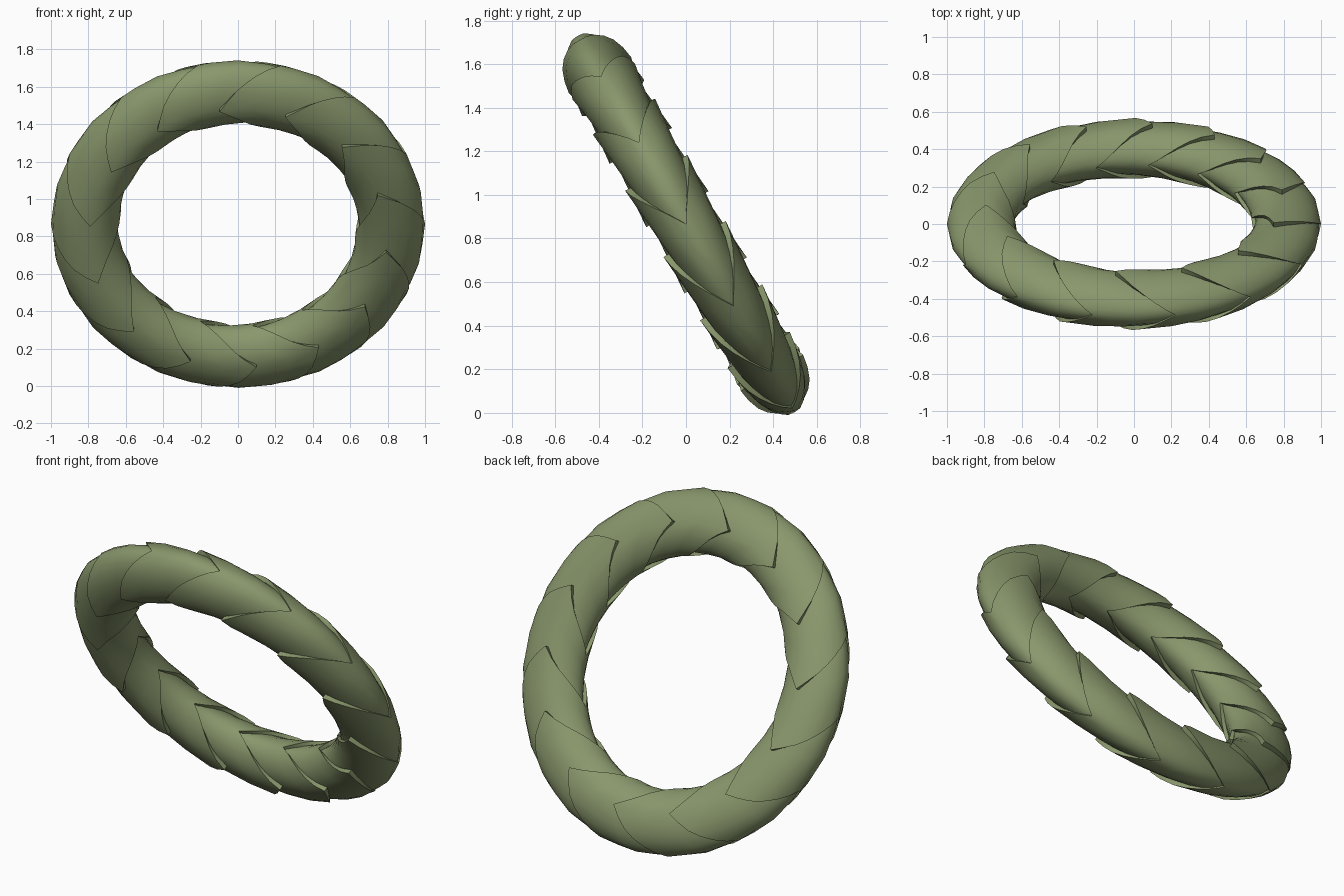
import bpy, bmesh, math
from mathutils import Matrix

if "Cube" in bpy.data.objects:
    bpy.data.objects.remove(bpy.data.objects["Cube"])

COUNT = 14                      # overlapping scales around the ring
PITCH = 2 * math.pi / COUNT
SIDES, ROWS = 24, 4
TIP = math.radians(20)          # how far front/back tips run ahead of the outer seam

green = bpy.data.materials.new("olive green")
green.diffuse_color = (0.25, 0.31, 0.15, 1)
green.use_nodes = True
green.node_tree.nodes["Principled BSDF"].inputs["Base Color"].default_value = green.diffuse_color


def section(phi, a, scale=1.0):
    """Point of the swelling cross-section at ring angle a, in the flat ring frame."""
    c, s = math.cos(phi), math.sin(phi)
    grow = min(1.0, 0.70 + 0.30 * a / (PITCH + TIP))
    if c > 0:                                   # outer half
        r = 0.80 + 0.20 * c * scale * min(1.0, 0.975 + 0.025 * a / (PITCH / 2))
        power = 1.05
    else:                                       # inner half
        r = 0.80 + 0.17 * c * scale * min(1.0, 0.88 + 0.12 * a / PITCH)
        power = 1.15
    h = 0.165 * math.copysign(abs(s) ** power, s) * grow * scale
    # straight facets, two per scale
    p = PITCH / 2
    r *= math.cos(p / 2) / math.cos(a % p - p / 2)
    return r * math.cos(a), r * math.sin(a), h


# One scale: a sleeve whose far edge runs to a tip on the front and back
bm = bmesh.new()
rings = []
for row in range(ROWS + 2):
    ring = []
    for i in range(SIDES):
        phi = 2 * math.pi * i / SIDES
        w = math.asin(min(1, abs(math.sin(phi)))) / (math.pi / 2)
        lag = TIP if math.cos(phi) > 0 else TIP * 1.3
        end = PITCH + TIP - lag * (1 - w)
        start = math.radians(-3) if math.cos(phi) > 0 else math.radians(-9)
        a = start + (end - start) * min(row, ROWS) / ROWS
        # the last row turns inward to give the edge its thickness
        scale = 0.80 if row > ROWS else 1.0
        ring.append(bm.verts.new(section(phi, a, scale)))
    rings.append(ring)
for lo, hi in zip(rings, rings[1:]):
    for i in range(SIDES):
        j = (i + 1) % SIDES
        bm.faces.new((lo[i], lo[j], hi[j], hi[i]))
bmesh.ops.recalc_face_normals(bm, faces=bm.faces)
mesh = bpy.data.meshes.new("ring_scale")
bm.to_mesh(mesh)
bm.free()
mesh.materials.append(green)

# Tilted ring of scales
tilt = Matrix.Translation((0, 0, 0.866)) @ Matrix.Rotation(math.radians(120), 4, 'X')
for k in range(COUNT):
    ob = bpy.data.objects.new("ring_scale_%02d" % (k + 1), mesh)
    bpy.context.collection.objects.link(ob)
    ob.matrix_world = tilt @ Matrix.Rotation(math.radians(77.14) + k * PITCH, 4, 'Z')

bpy.ops.object.select_all(action='DESELECT')
ob.select_set(True)
bpy.context.view_layer.objects.active = ob
bpy.ops.object.shade_smooth_by_angle(angle=math.radians(40))
